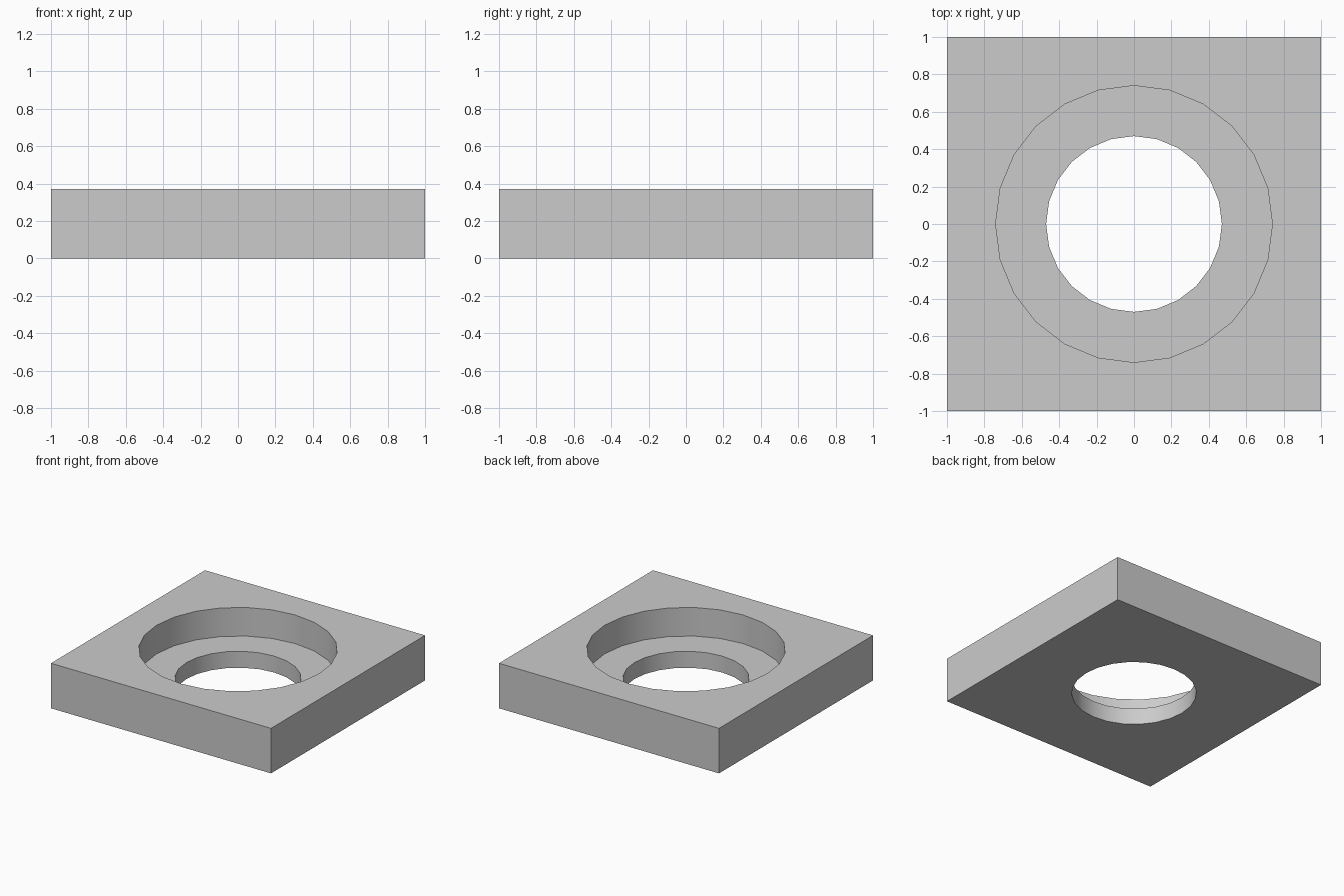
import bpy, bmesh, math

if "Cube" in bpy.data.objects:
    bpy.data.objects.remove(bpy.data.objects["Cube"], do_unlink=True)

SIDES = 24
HEIGHT = 0.37
LEDGE = 0.135
BORE = 0.74
HOLE = 0.47

grey = bpy.data.materials.new("plain grey")
grey.use_nodes = True
colour = (0.6, 0.6, 0.6, 1)
grey.diffuse_color = colour
grey.node_tree.nodes["Principled BSDF"].inputs["Base Color"].default_value = colour


def ring(bm, z, radius=None):
    """A round ring, or one pushed out to the square rim when no radius is given."""
    verts = []
    for i in range(SIDES):
        a = math.tau * i / SIDES
        c, s = math.cos(a), math.sin(a)
        r = radius or 1 / max(abs(c), abs(s))
        verts.append(bm.verts.new((r * c, r * s, z)))
    return verts


# Square plate with a stepped round hole: a closed loop of rings
bm = bmesh.new()
rings = [
    ring(bm, 0),
    ring(bm, HEIGHT),
    ring(bm, HEIGHT, BORE),
    ring(bm, LEDGE, BORE),
    ring(bm, LEDGE, HOLE),
    ring(bm, 0, HOLE),
]
for k, low in enumerate(rings):
    high = rings[(k + 1) % len(rings)]
    for i in range(SIDES):
        j = (i + 1) % SIDES
        bm.faces.new((low[i], low[j], high[j], high[i]))
bmesh.ops.recalc_face_normals(bm, faces=bm.faces)

mesh = bpy.data.meshes.new("counterbored_plate")
bm.to_mesh(mesh)
bm.free()
mesh.materials.append(grey)
plate = bpy.data.objects.new("counterbored_plate", mesh)
bpy.context.collection.objects.link(plate)

# Smooth round walls, sharp rims
bpy.ops.object.select_all(action="DESELECT")
plate.select_set(True)
bpy.context.view_layer.objects.active = plate
bpy.ops.object.shade_smooth_by_angle(angle=math.radians(30))
